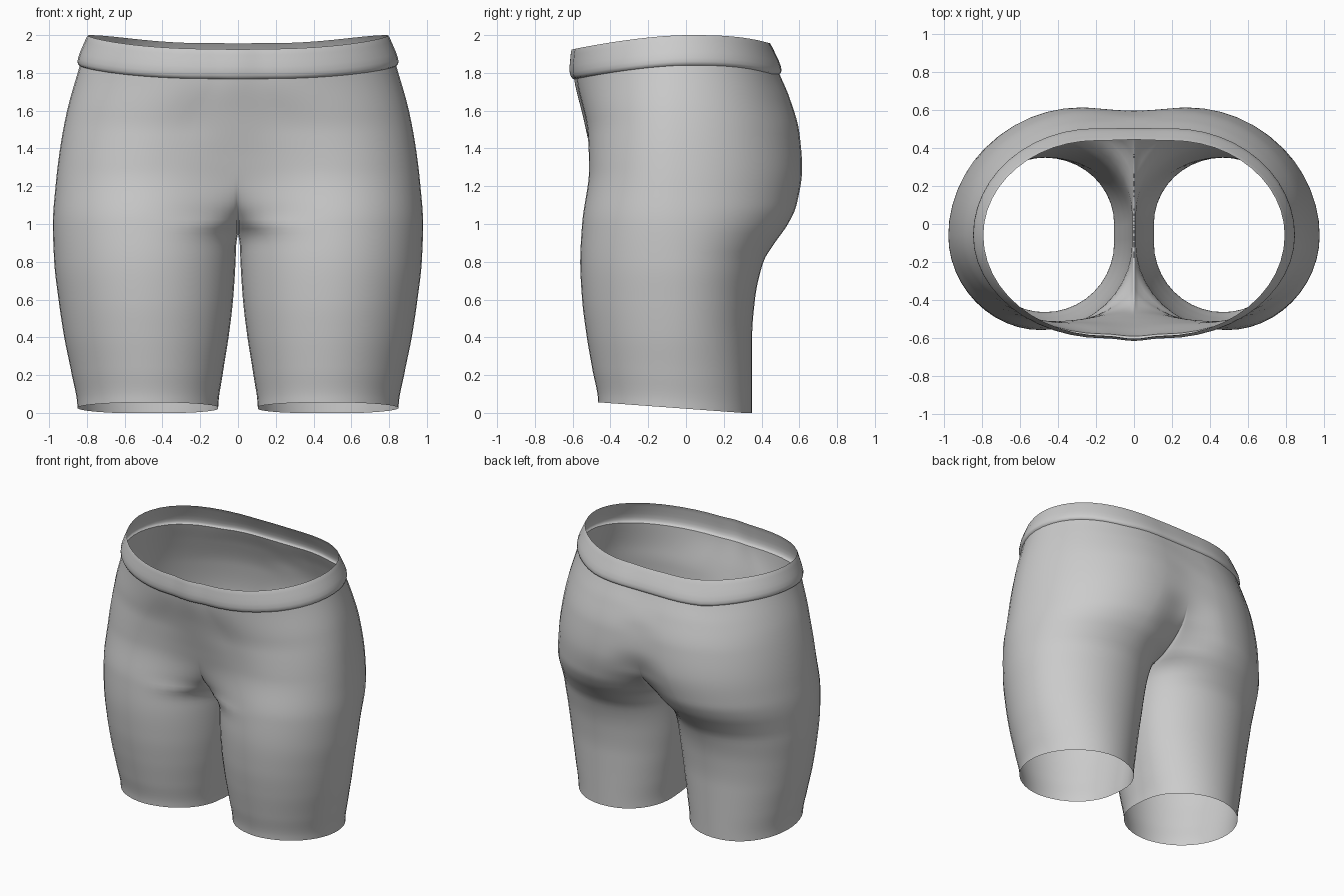
import bpy
from math import sin, cos, pi

if "Cube" in bpy.data.objects:
    bpy.data.objects.remove(bpy.data.objects["Cube"])

# Profiles: (height, value) pairs read up the garment (right half)
SIDE_X = [(0, .85), (.2, .882), (.4, .92), (.6, .95), (.8, .973), (1, .98), (1.2, .966),
          (1.4, .942), (1.6, .905), (1.84, .838), (2, .795)]
INNER_X = [(0, .105), (.2, .08), (.4, .05), (.6, .026), (.8, .013), (.9, .009), (.95, 0), (2, 0)]
FRONT_X = [(0, .47), (.8, .49), (1, .49), (1.3, .44), (1.6, .3), (1.84, .16), (2, .15)]
FRONT_Y = [(0, -.465), (.2, -.495), (.4, -.525), (.6, -.55), (.8, -.56), (1, -.55), (1.3, -.513),
           (1.5, -.52), (1.84, -.58), (2, -.59)]
FRONT_MID_Y = [(0, -.1), (.9, -.1), (.95, -.13), (1, -.27), (1.1, -.41), (1.2, -.46), (1.4, -.505),
               (1.6, -.545), (1.84, -.592), (2, -.605)]
BACK_X = [(0, .47), (.7, .46), (1, .38), (1.3, .28), (1.84, .2), (2, .2)]
BACK_Y = [(0, .35), (.4, .35), (.6, .365), (.8, .41), (.9, .47), (1, .54), (1.1, .585), (1.3, .615),
          (1.5, .6), (1.7, .548), (1.84, .495), (2, .44)]
BACK_MID_Y = [(0, 0), (.9, .05), (.95, .1), (1, .28), (1.1, .46), (1.2, .545), (1.4, .598),
              (1.6, .575), (1.84, .495), (2, .445)]
ROUND = [(0, 1), (.95, 1), (1.1, .5), (1.3, 0), (2, 0)]
SIDE_Y = -.06
CROTCH = .95
NA, NQ, NK = 10, 12, 6          # columns: inner quarter, outer quarter, crotch strip
NOUT = 2 * (NA + NQ)


def slope(p, i):
    if i == 0 or i == len(p) - 1:
        return 0 if i == 0 else (p[-1][1] - p[-2][1]) / (p[-1][0] - p[-2][0])
    a = (p[i][1] - p[i-1][1]) / (p[i][0] - p[i-1][0])
    b = (p[i+1][1] - p[i][1]) / (p[i+1][0] - p[i][0])
    return 0 if a * b <= 0 else 2 * a * b / (a + b)


def at(p, z):
    """Smooth, overshoot-free interpolation of a profile."""
    i = 0
    while i < len(p) - 2 and z > p[i+1][0]:
        i += 1
    h = p[i+1][0] - p[i][0]
    t = (z - p[i][0]) / h
    return ((2*t**3 - 3*t*t + 1) * p[i][1] + (t**3 - 2*t*t + t) * h * slope(p, i)
            + (3*t*t - 2*t**3) * p[i+1][1] + (t**3 - t*t) * h * slope(p, i+1))


def height(y, z):
    """Dip the waist at front and back, lift the hem at the front."""
    dip = .075 * min(1, max(0, -y) / .6)**1.6 + .045 * min(1, max(0, y) / .45)**3
    hem = .055 * min(1, max(0, (.3 - y) / .75))
    return z - dip * min(1, max(0, (z - 1) / .84))**2 + hem * max(0, 1 - z / .4)


def ring(z, grow=0, closed=False):
    """Half section from front centre round the side to back centre, optionally closed inside."""
    w, xi, r = at(SIDE_X, z) + grow, at(INNER_X, z), at(ROUND, z)
    xf, yf, yf0 = at(FRONT_X, z), at(FRONT_Y, z) - grow, at(FRONT_MID_Y, z) - grow
    xb, yb, yb0 = at(BACK_X, z), at(BACK_Y, z) + grow, at(BACK_MID_Y, z) + grow

    def inner(k, x, y, y0):
        a = k / NA * pi / 2
        u = 1 - cos(a)
        s = r * sin(a) + (1 - r) * (1 - cos(pi * u)) / 2
        return xi + (x - xi) * u, y0 + (y - y0) * s

    pts = [inner(k, xf, yf, yf0) for k in range(NA)]
    for k in range(2 * NQ):
        a = k / NQ * pi / 2
        x, y = (xf, yf) if k < NQ else (xb, yb)
        pts.append((x + (w - x) * sin(a), SIDE_Y + (y - SIDE_Y) * abs(cos(a))))
    pts += [inner(k, xb, yb, yb0) for k in range(NA, -1, -1)]
    if closed:
        pts += [(xi, yb0 + (yf0 - yb0) * k / NK) for k in range(1, NK)]
    return [(x, y, height(y, z)) for x, y in pts]


def loft(name, rings):
    """Skin successive rings; closed rings wrap, open ones stop at the centre line."""
    verts, faces, prev = [], [], None
    for pts in rings:
        start, n = len(verts), len(pts)
        verts += pts
        if prev is not None:
            p0, pn = prev
            wrap = n > NOUT + 1 and pn == n
            for j in range(n if wrap else NOUT):
                k = (j + 1) % n
                faces.append((p0 + j, p0 + k, start + k, start + j))
        prev = (start, n)
    me = bpy.data.meshes.new(name)
    me.from_pydata(verts, [], faces)
    me.shade_smooth()
    ob = bpy.data.objects.new(name, me)
    bpy.context.collection.objects.link(ob)
    m = ob.modifiers.new("mirror", 'MIRROR')
    m.use_mirror_merge = True
    m.merge_threshold = .0005
    return ob


# Legs, joined at the crotch into the hips
legs = [ring(CROTCH * i / 30, closed=True) for i in range(31)]
hips = [ring(CROTCH + (1.84 - CROTCH) * i / 36) for i in range(1, 37)]
loft("shorts_body", legs + hips)

# Rolled waistband standing slightly proud of the hips
BAND = [(1.84, 0), (1.846, .01), (1.86, .017), (1.88, .02), (1.91, .018), (1.94, .013),
        (1.97, .008), (1.99, .004), (2, 0)]
loft("waistband", [ring(z, g) for z, g in BAND])
